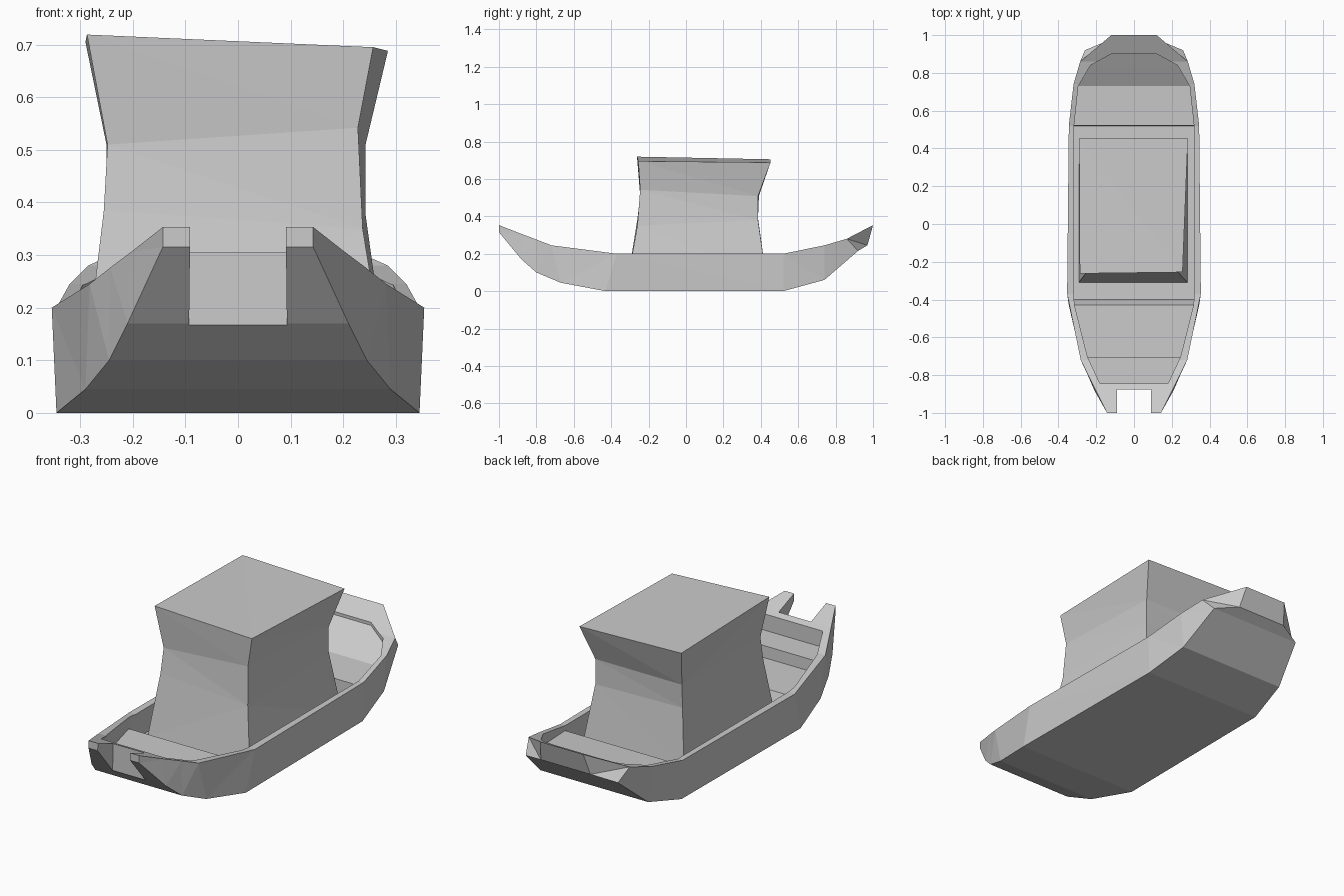
import bpy, bmesh

if "Cube" in bpy.data.objects:
    bpy.data.objects.remove(bpy.data.objects["Cube"])


def loft(name, rings):
    """Closed solid skinned through rings of equal point count."""
    bm = bmesh.new()
    vs = [[bm.verts.new(p) for p in ring] for ring in rings]
    n = len(rings[0])
    for a, b in zip(vs, vs[1:]):
        for i in range(n):
            j = (i + 1) % n
            bm.faces.new((a[i], a[j], b[j], b[i]))
    bm.faces.new(vs[0])
    bm.faces.new(vs[-1])
    bmesh.ops.triangulate(bm, faces=bm.faces[:])
    bmesh.ops.recalc_face_normals(bm, faces=bm.faces[:])
    mesh = bpy.data.meshes.new(name)
    bm.to_mesh(mesh)
    bm.free()
    ob = bpy.data.objects.new(name, mesh)
    bpy.context.collection.objects.link(ob)
    return ob


def section(low, high):
    """Symmetric four-point section from (half width, y, z) pairs."""
    (a, ya, za), (b, yb, zb) = low, high
    return [(-a, ya, za), (a, ya, za), (b, yb, zb), (-b, yb, zb)]


def carve(target, cutter):
    mod = target.modifiers.new("carve", 'BOOLEAN')
    mod.operation = 'DIFFERENCE'
    mod.solver = 'EXACT'
    mod.object = cutter
    bpy.context.view_layer.objects.active = target
    bpy.ops.object.modifier_apply(modifier=mod.name)
    bpy.data.objects.remove(cutter)


# Hull: bottom edge and sheer edge from bow to stern
hull_stations = [
    ((.143, -1, .315), (.143, -1, .353)),
    ((.21, -.88, .17), (.203, -.88, .306)),
    ((.245, -.8, .1), (.243, -.8, .276)),
    ((.29, -.67, .045), (.282, -.72, .245)),
    ((.345, -.43, 0), (.354, -.37, .2)),
    ((.338, .52, 0), (.345, .52, .2)),
    ((.305, .74, .06), (.32, .74, .245)),
    ((.26, .92, .215), (.285, .86, .28)),
    ((.14, .97, .245), (.12, 1, .353)),
]
hull = loft("hull", [section(lo, hi) for lo, hi in hull_stations])

# Inside of the hull: bow seat, foredeck, well and stern deck (half width, y, floor z)
inside = [(.18, -.845, .21), (.245, -.705, .21), (.246, -.703, .15),
          (.315, -.43, .15), (.317, -.4, .075), (.317, .52, .075),
          (.317, .522, .175), (.295, .73, .185), (.23, .84, .25), (.12, .9, .285)]
carve(hull, loft("inside_cutter", [section(p, (p[0], p[1], .6)) for p in inside]))

# Bow notch
carve(hull, loft("notch_cutter", [section((.095, y, .0), (.089, y, .5))
                                  for y in (-1.2, -.877)]))

# Cabin: pinched box with a slightly tilted roof
loft("cabin", [
    [(-.293, -.31, .07), (.283, -.31, .07), (.285, .43, .07), (-.29, .43, .07)],
    [(-.255, -.26, .385), (.237, -.26, .35), (.242, .385, .38), (-.25, .385, .39)],
    [(-.248, -.245, .51), (.228, -.245, .542), (.242, .385, .508), (-.25, .39, .51)],
    [(-.287, -.262, .719), (.257, -.255, .695), (.285, .452, .688), (-.29, .452, .705)],
])
